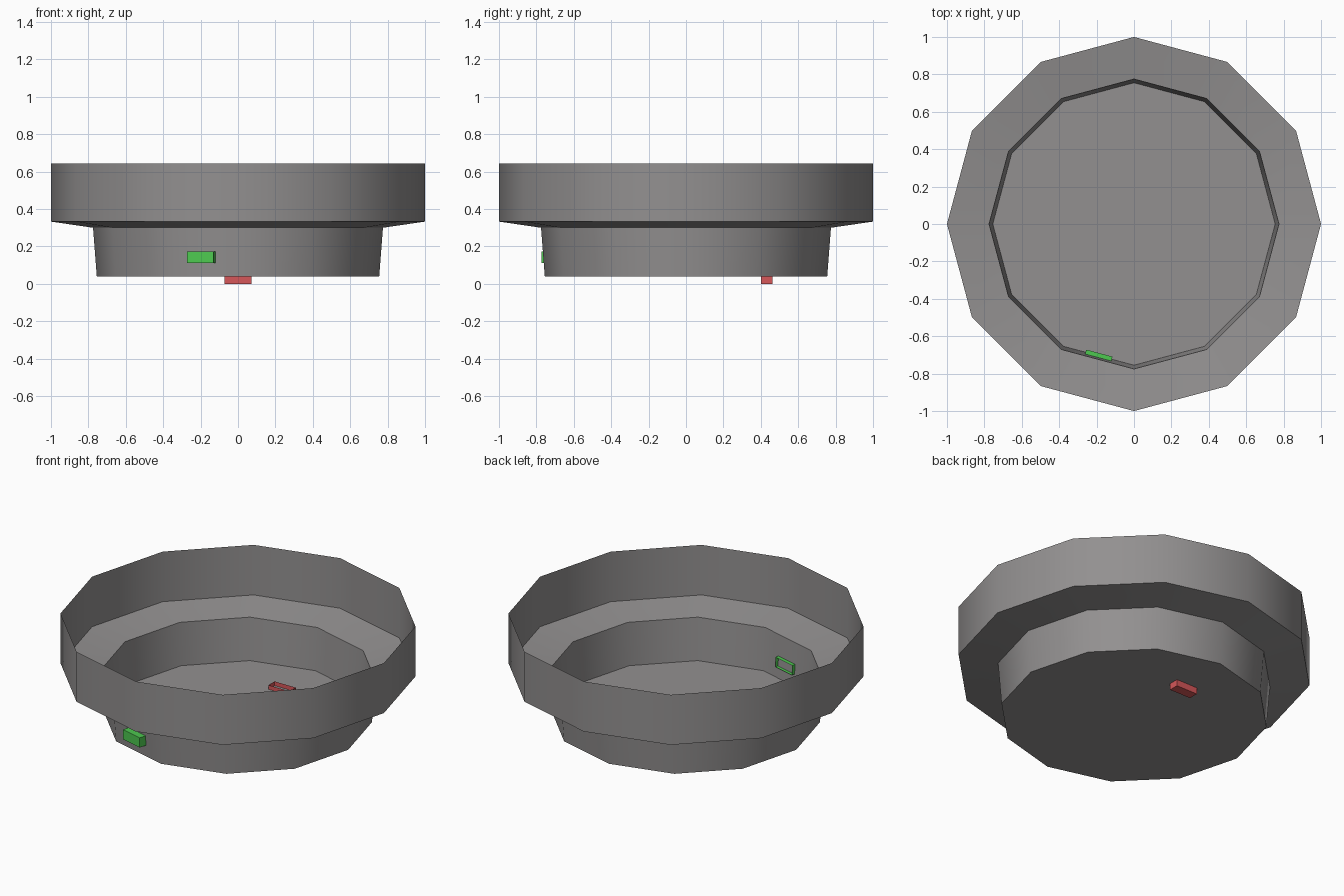
import bpy, bmesh, math
from mathutils import Matrix, Vector

if "Cube" in bpy.data.objects:
    bpy.data.objects.remove(bpy.data.objects["Cube"])


def material(name, rgb):
    m = bpy.data.materials.new(name)
    m.diffuse_color = (*rgb, 1)
    m.use_nodes = True
    m.node_tree.nodes["Principled BSDF"].inputs["Base Color"].default_value = m.diffuse_color
    return m


def make_object(name, bm, mat):
    mesh = bpy.data.meshes.new(name)
    bm.to_mesh(mesh)
    bm.free()
    mesh.materials.append(mat)
    ob = bpy.data.objects.new(name, mesh)
    bpy.context.collection.objects.link(ob)
    return ob


def open_box(name, size, mat, matrix):
    """Thin-walled box without its local +z side."""
    bm = bmesh.new()
    bmesh.ops.create_cube(bm, size=1)
    top = [f for f in bm.faces if f.normal.z > 0.9]
    bmesh.ops.delete(bm, geom=top, context='FACES_ONLY')
    bm.transform(matrix @ Matrix.Diagonal((*size, 1)))
    return make_object(name, bm, mat)


grey = material("warm grey", (0.29, 0.28, 0.28))
red = material("red", (0.67, 0.095, 0.10))
green = material("green", (0.075, 0.58, 0.08))

# Stepped twelve-sided dish: a single-walled profile, open at the top
SIDES = 12
profile = [(0.755, 0.04), (0.775, 0.30), (1.0, 0.333), (1.0, 0.643)]
bm = bmesh.new()
rings = [[bm.verts.new((r * math.cos(math.tau * i / SIDES),
                        r * math.sin(math.tau * i / SIDES), z))
          for i in range(SIDES)] for r, z in profile]
bm.faces.new(rings[0][::-1])
for low, high in zip(rings, rings[1:]):
    for i in range(SIDES):
        j = (i + 1) % SIDES
        bm.faces.new((low[i], low[j], high[j], high[i]))
dish = make_object("dish", bm, grey)
bpy.context.view_layer.objects.active = dish
dish.select_set(True)
bpy.ops.object.shade_smooth_by_angle(angle=math.radians(40))

# Red tab through the floor, open upward
tab = (0.145, 0.06, 0.066)
open_box("floor_tab", tab, red, Matrix.Translation((0, 0.432, tab[2] / 2)))

# Green tab through the front wall panel, open toward the dish centre
a = math.radians(255)
out = Vector((math.cos(a), math.sin(a), 0))
turn = Matrix.Rotation(a + math.pi / 2, 4, 'Z') @ Matrix.Rotation(-math.pi / 2, 4, 'X')
open_box("wall_tab", tab, green,
         Matrix.Translation(out * 0.748 + Vector((0, 0, 0.142))) @ turn)
